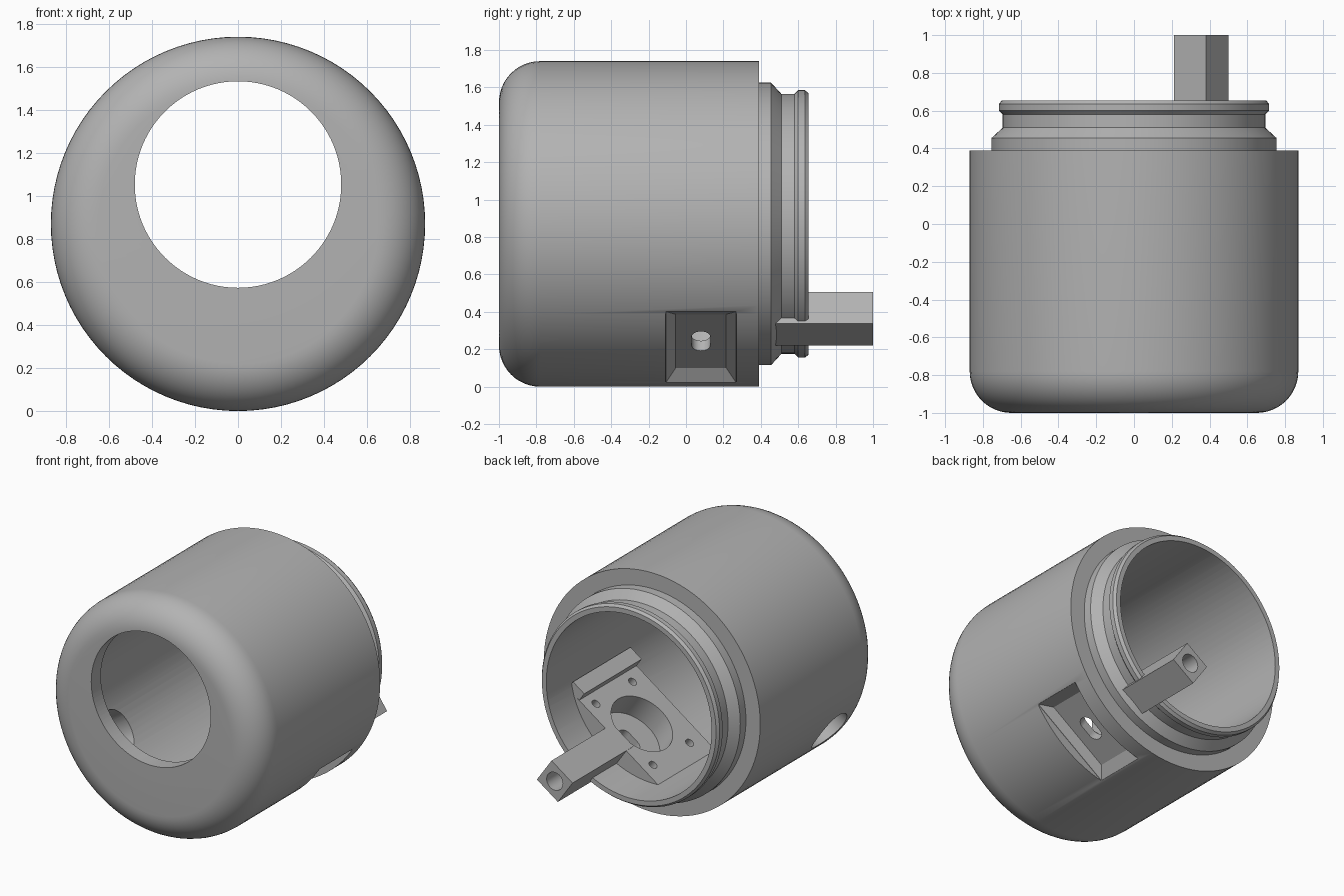
import bpy, bmesh, math
from mathutils import Matrix, Vector

if "Cube" in bpy.data.objects:
    bpy.data.objects.remove(bpy.data.objects["Cube"], do_unlink=True)

AXIS_Z = 0.87
BORE = 0.665
# Tilted frame of the inner mount: x along the seat, y along the axis, -z outwards
MOUNT = Matrix.Translation((0, 0, AXIS_Z)) @ Matrix.Rotation(math.radians(-35), 4, 'Y')
ALONG_Y = Matrix.Rotation(math.radians(-90), 4, 'X')

grey = bpy.data.materials.new("machined grey")
grey.use_nodes = True
grey.diffuse_color = (0.45, 0.45, 0.45, 1)
grey.node_tree.nodes["Principled BSDF"].inputs["Base Color"].default_value = (0.45, 0.45, 0.45, 1)


def finish(bm, name, matrix):
    bmesh.ops.transform(bm, matrix=matrix, verts=bm.verts)
    bmesh.ops.recalc_face_normals(bm, faces=bm.faces)
    mesh = bpy.data.meshes.new(name)
    bm.to_mesh(mesh)
    bm.free()
    mesh.materials.append(grey)
    obj = bpy.data.objects.new(name, mesh)
    bpy.context.collection.objects.link(obj)
    return obj


def lathe(name, profile, matrix, steps=96):
    """Turn (radius, height) points round the local z axis."""
    bm = bmesh.new()
    verts = [bm.verts.new((r, 0, h)) for r, h in profile]
    edges = [bm.edges.new(pair) for pair in zip(verts, verts[1:])]
    bmesh.ops.spin(bm, geom=verts + edges, cent=(0, 0, 0), axis=(0, 0, 1),
                   angle=math.tau, steps=steps)
    bmesh.ops.remove_doubles(bm, verts=bm.verts, dist=0.0001)
    return finish(bm, name, matrix)


def cylinder(name, radius, low, high, matrix, steps=48):
    return lathe(name, [(0, low), (radius, low), (radius, high), (0, high)], matrix, steps)


def box(name, x, y, z, matrix, flare=(1, 1)):
    """Box from ranges; flare widens its lower (outward) end."""
    bm = bmesh.new()
    bmesh.ops.create_cube(bm, size=1)
    for v in bm.verts:
        fx, fy = flare if v.co.z < 0 else (1, 1)
        v.co = Vector((sum(x) / 2 + v.co.x * (x[1] - x[0]) * fx,
                       sum(y) / 2 + v.co.y * (y[1] - y[0]) * fy,
                       sum(z) / 2 + v.co.z * (z[1] - z[0])))
    return finish(bm, name, matrix)


def combine(target, tool, operation):
    mod = target.modifiers.new("combine", 'BOOLEAN')
    mod.operation, mod.solver, mod.object = operation, 'EXACT', tool
    bpy.context.view_layer.update()
    mesh = bpy.data.meshes.new_from_object(
        target.evaluated_get(bpy.context.evaluated_depsgraph_get()))
    target.modifiers.clear()
    target.data = mesh
    bpy.data.objects.remove(tool, do_unlink=True)


def cut(target, tool):
    combine(target, tool, 'DIFFERENCE')


def smooth(obj):
    bpy.ops.object.select_all(action='DESELECT')
    obj.select_set(True)
    bpy.context.view_layer.objects.active = obj
    bpy.ops.object.shade_smooth_by_angle(angle=math.radians(25))


# Turned housing with a rounded front edge and a stepped rear neck
corner = 0.22
profile = [(0, -1)]
for i in range(13):
    a = math.pi / 2 * i / 12
    profile.append((0.87 - corner + corner * math.sin(a), -1 + corner - corner * math.cos(a)))
profile += [(0.87, 0.39), (0.755, 0.39), (0.755, 0.455), (0.695, 0.51), (0.695, 0.58),
            (0.715, 0.6), (0.715, 0.635), (0.7, 0.655), (0, 0.655)]
centre = Matrix.Translation((0, 0, AXIS_Z)) @ ALONG_Y
housing = lathe("housing", profile, centre)

# Main bore and the offset front window
cut(housing, cylinder("bore_cutter", BORE, -0.89, 0.8, centre, 96))
window = Matrix.Translation((0, 0, 1.053)) @ ALONG_Y
cut(housing, cylinder("window_cutter", 0.48, -1.2, -0.6, window, 96))

# Flat mounting seat with a raised ridge along one side
combine(housing, box("seat", (-0.43, 0.43), (-0.28, 0.38), (-0.74, -0.52), MOUNT), 'UNION')
combine(housing, box("ridge", (0.36, 0.47), (-0.281, 0.379), (-0.6, -0.45), MOUNT), 'UNION')

# Counterbore and screw holes in the seat
mid_y = 0.08
seat_centre = MOUNT @ Matrix.Translation((0, mid_y, 0))
cut(housing, cylinder("counterbore_cutter", 0.23, -0.7, -0.4, seat_centre))
for x, y in ((-0.28, -0.22), (0.28, -0.22), (-0.28, 0.2), (0.28, 0.2)):
    place = seat_centre @ Matrix.Translation((x, y, 0))
    cut(housing, cylinder("screw_cutter", 0.03, -0.66, -0.4, place, 20))

# Outer recess with bevelled floor, and the slot through it
cut(housing, box("recess_cutter", (-0.335, 0.335), (-0.19, 0.19), (-1, -0.804), seat_centre))
cut(housing, box("bevel_cutter", (-0.25, 0.25), (-0.135, 0.135), (-0.806, -0.765),
                 seat_centre, (1.34, 1.407)))
cut(housing, box("slot_cutter", (-0.04, 0.04), (-0.05, 0.05), (-0.85, -0.6), seat_centre))
for x in (-0.04, 0.04):
    end = seat_centre @ Matrix.Translation((x, 0, 0))
    cut(housing, cylinder("slot_end_cutter", 0.05, -0.85, -0.6, end, 24))

# Round side port in the wall opposite the seat
port = Matrix.Translation((0, -0.61, AXIS_Z)) @ Matrix.Rotation(math.radians(-123), 4, 'Y')
cut(housing, cylinder("port_cutter", 0.16, 0.5, 1, port))
smooth(housing)

# Square rear post with a threaded end hole
post = box("rear_post", (-0.103, 0.103), (0.3, 1), (-0.723, -0.517), MOUNT)
end_hole = MOUNT @ Matrix.Translation((0, 0, -0.62)) @ ALONG_Y
cut(post, cylinder("post_hole_cutter", 0.065, 0.8, 1.1, end_hole, 32))
smooth(post)
